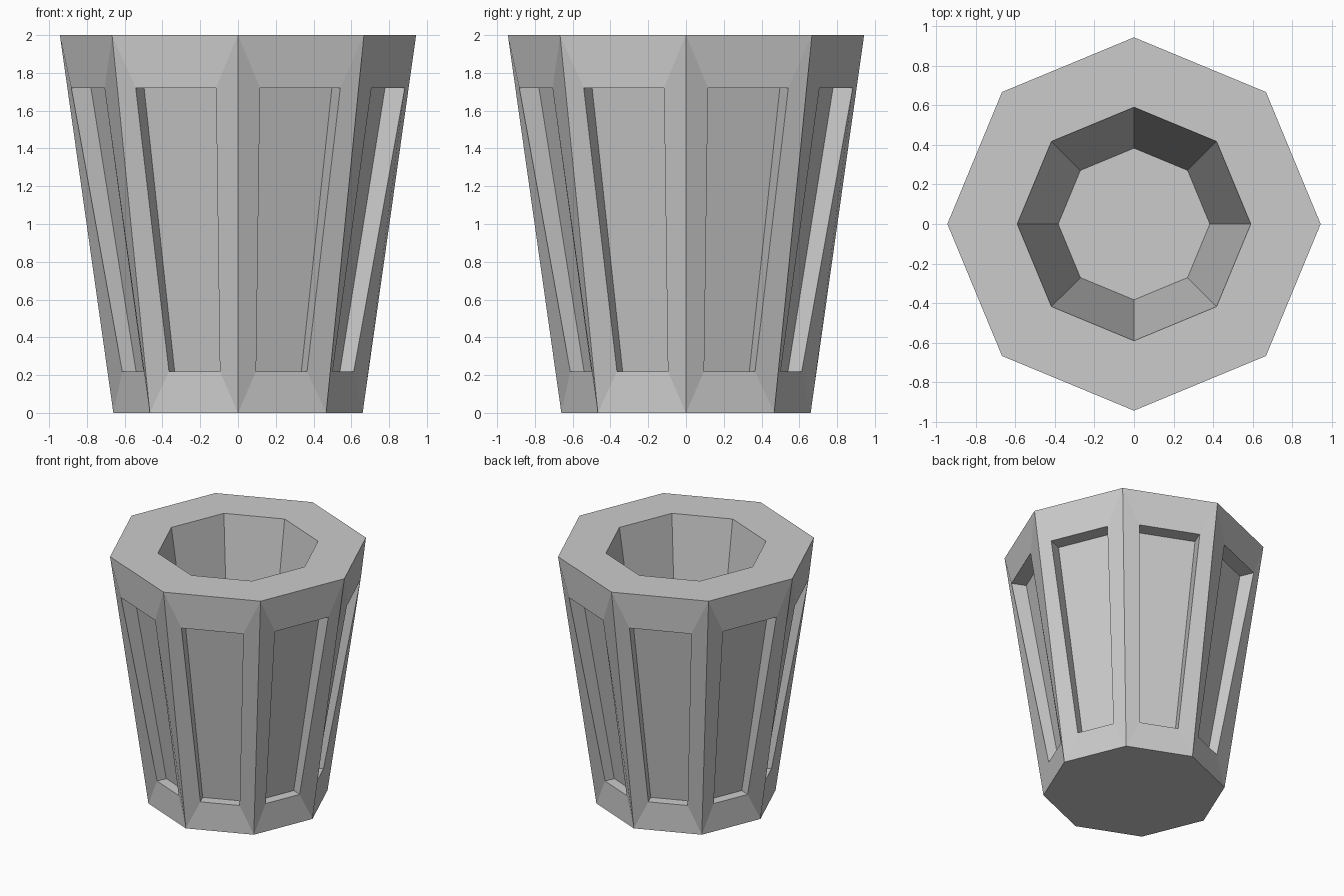
import bpy, bmesh
from math import cos, sin, radians
from mathutils import Vector

if "Cube" in bpy.data.objects:
    bpy.data.objects.remove(bpy.data.objects["Cube"])

SIDES = 8
bm = bmesh.new()


def ring(radius, z):
    return [bm.verts.new((radius * cos(radians(45 * i)), radius * sin(radians(45 * i)), z))
            for i in range(SIDES)]


def panel_loop(angle, low, high):
    """Four corners on one side; low and high are (distance, half width, z)."""
    n = Vector((cos(angle), sin(angle), 0))
    t = Vector((-sin(angle), cos(angle), 0))
    corners = [(low, -1), (low, 1), (high, 1), (high, -1)]
    return [bm.verts.new(n * d + t * (s * w) + Vector((0, 0, z))) for (d, w, z), s in corners]


def bridge(a, b):
    for i in range(len(a)):
        j = (i + 1) % len(a)
        bm.faces.new((a[i], a[j], b[j], b[i]))


# Octagonal rings: outer base and rim, inner rim and well floor
base = ring(0.66, 0)
rim = ring(0.943, 2)
inner_rim = ring(0.59, 2)
well = ring(0.383, 0.6)

bm.faces.new(base[::-1])
bridge(rim, inner_rim)
bridge(inner_rim, well)
bm.faces.new(well)

# Sides: a frame around a recessed tapering panel
for i in range(SIDES):
    j = (i + 1) % SIDES
    angle = radians(45 * i + 22.5)
    outer = [base[i], base[j], rim[j], rim[i]]
    opening = panel_loop(angle, (0.603, 0.146, 0.22), (0.86, 0.23, 1.72))
    recess = panel_loop(angle, (0.524, 0.146, 0.22), (0.748, 0.228, 1.72))
    bridge(outer, opening)
    bridge(opening, recess)
    bm.faces.new(recess)

bmesh.ops.recalc_face_normals(bm, faces=bm.faces[:])
mesh = bpy.data.meshes.new("panelled_pot")
bm.to_mesh(mesh)
bm.free()
bpy.context.collection.objects.link(bpy.data.objects.new("panelled_pot", mesh))
